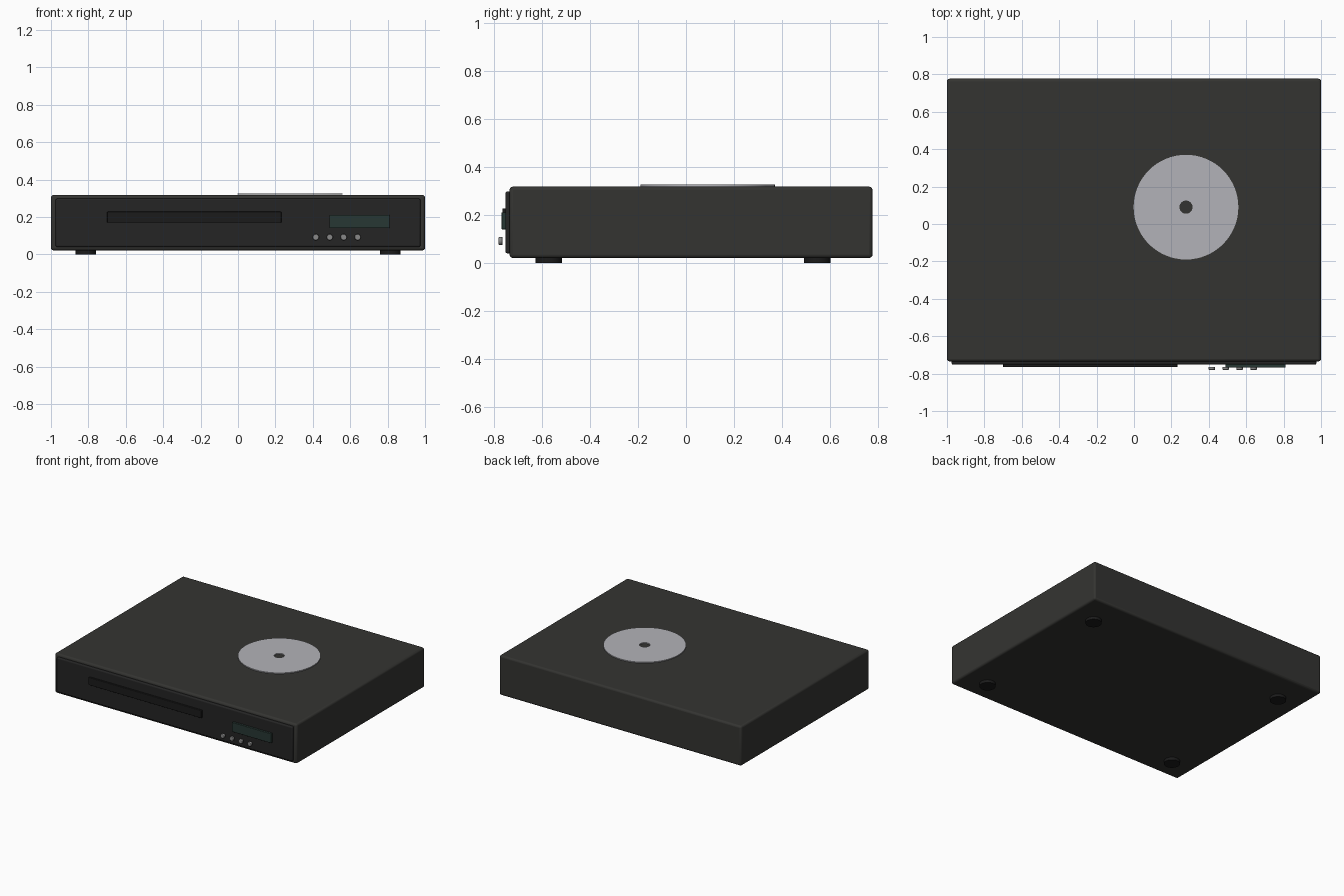
import bpy, bmesh, math

if "Cube" in bpy.data.objects:
    bpy.data.objects.remove(bpy.data.objects["Cube"])


def material(name, r, g, b):
    m = bpy.data.materials.new(name)
    m.diffuse_color = (r, g, b, 1)
    m.use_nodes = True
    m.node_tree.nodes["Principled BSDF"].inputs["Base Color"].default_value = m.diffuse_color
    return m


CASE = material("case_charcoal", 0.034, 0.034, 0.031)
PANEL = material("panel_black", 0.018, 0.018, 0.018)
DARK = material("trim_black", 0.011, 0.011, 0.011)
GLASS = material("display_green", 0.02, 0.038, 0.033)
METAL = material("button_metal", 0.25, 0.25, 0.25)
SILVER = material("disc_silver", 0.45, 0.45, 0.48)


def finish(ob, name, mat, bevel=0, segments=3):
    ob.name = name
    ob.data.materials.append(mat)
    if bevel:
        mod = ob.modifiers.new("Bevel", 'BEVEL')
        mod.width = bevel
        mod.segments = segments
        mod.limit_method = 'ANGLE'
    bpy.ops.object.shade_smooth_by_angle(angle=math.radians(35))
    return ob


def box(name, x, y, z, mat, bevel=0):
    """Box from (min, max) ranges on each axis."""
    bpy.ops.mesh.primitive_cube_add(size=1, location=[sum(r) / 2 for r in (x, y, z)])
    ob = bpy.context.object
    ob.scale = [r[1] - r[0] for r in (x, y, z)]
    bpy.ops.object.transform_apply(location=False, rotation=False, scale=True)
    return finish(ob, name, mat, bevel)


def cylinder(name, loc, radius, depth, mat, rot=(0, 0, 0), bevel=0, sides=32):
    bpy.ops.mesh.primitive_cylinder_add(vertices=sides, radius=radius, depth=depth,
                                        location=loc, rotation=rot)
    return finish(bpy.context.object, name, mat, bevel, 2)


# Case and front panel
box("case", (-1, 1), (-0.735, 0.777), (0.021, 0.318), CASE, 0.014)
box("front_panel", (-0.975, 0.975), (-0.752, -0.725), (0.04, 0.298), PANEL, 0.008)

# Disc tray and display
box("disc_tray", (-0.7, 0.232), (-0.765, -0.745), (0.17, 0.228), DARK, 0.004)
box("display", (0.488, 0.81), (-0.768, -0.745), (0.14, 0.211), GLASS, 0.003)

# Row of buttons
for i in range(4):
    cylinder(f"button_{i + 1}", (0.416 + 0.0745 * i, -0.772, 0.092), 0.017, 0.016,
             METAL, (math.pi / 2, 0, 0), 0.003, 24)

# Feet
for sx, side in ((-1, "left"), (1, "right")):
    for y, end in ((-0.572, "front"), (0.546, "back")):
        cylinder(f"foot_{end}_{side}", (sx * 0.815, y, 0.0125), 0.055, 0.025, DARK)

# Disc with centre hole lying on the lid
N = 64
bm = bmesh.new()
rings = [[bm.verts.new((r * math.cos(2 * math.pi * i / N), r * math.sin(2 * math.pi * i / N), z))
          for i in range(N)]
         for r, z in ((0.035, 0), (0.28, 0), (0.28, 0.007), (0.035, 0.007))]
for k in range(4):
    a, b = rings[k], rings[(k + 1) % 4]
    for i in range(N):
        j = (i + 1) % N
        bm.faces.new((a[i], a[j], b[j], b[i]))
bmesh.ops.recalc_face_normals(bm, faces=bm.faces)
mesh = bpy.data.meshes.new("disc")
bm.to_mesh(mesh)
bm.free()
disc = bpy.data.objects.new("disc", mesh)
bpy.context.collection.objects.link(disc)
disc.location = (0.278, 0.09, 0.319)
bpy.ops.object.select_all(action='DESELECT')
disc.select_set(True)
bpy.context.view_layer.objects.active = disc
finish(disc, "disc", SILVER)
